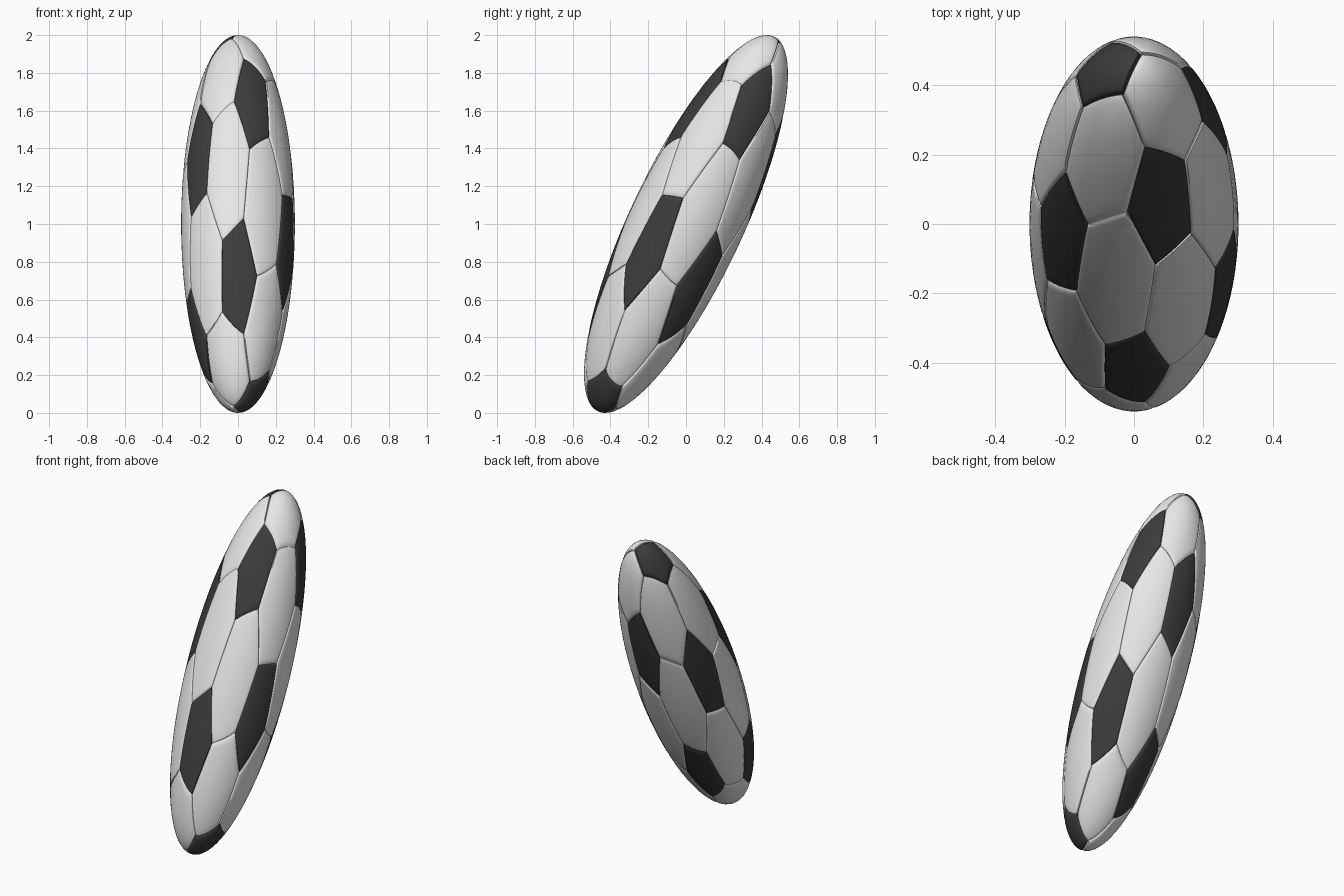
import bpy, bmesh, math
from mathutils import Vector, Matrix

if "Cube" in bpy.data.objects:
    bpy.data.objects.remove(bpy.data.objects["Cube"])

PHI = (1 + math.sqrt(5)) / 2
SEGMENTS = 10          # divisions along each seam
# ring scale (centre to seam) and radius, dipping into the seam groove
RINGS = [(0.2, 1), (0.4, 1), (0.6, 1), (0.78, 1), (0.9, 1), (0.95, 0.998), (0.98, 0.99), (1, 0.976)]


def material(name, value):
    m = bpy.data.materials.new(name)
    m.diffuse_color = (value, value, value, 1)
    m.use_nodes = True
    m.node_tree.nodes["Principled BSDF"].inputs["Base Color"].default_value = m.diffuse_color
    return m


# Twelve pentagon directions, then the corners of the 32-panel pattern
poles = []
for a in (-1, 1):
    for b in (-PHI, PHI):
        poles += [Vector((0, a, b)), Vector((a, b, 0)), Vector((b, 0, a))]
corners = [p.lerp(q, 1 / 3) for p in poles for q in poles if 1.9 < (p - q).length < 2.1]

# Each panel is a sorted loop of corners around its centre direction
panels = []
for p in poles:
    panels.append((p.normalized(), 5))
for i, p in enumerate(poles):
    for j in range(i + 1, 12):
        for k in range(j + 1, 12):
            q, r = poles[j], poles[k]
            if max((p - q).length, (q - r).length, (r - p).length) < 2.1:
                panels.append(((p + q + r).normalized(), 6))


def panel_loop(centre, sides):
    near = sorted(corners, key=lambda c: -c.dot(centre))[:sides]
    u = centre.orthogonal().normalized()
    v = centre.cross(u)
    return sorted(near, key=lambda c: math.atan2(c.dot(v), c.dot(u)))


# Curved panels with a shallow groove along every seam
bm = bmesh.new()
for centre, sides in panels:
    loop = panel_loop(centre, sides)
    middle = sum(loop, Vector()) / sides
    outline = [loop[i].lerp(loop[(i + 1) % sides], s / SEGMENTS)
               for i in range(sides) for s in range(SEGMENTS)]
    n = len(outline)
    rings = [[bm.verts.new(middle.lerp(c, t).normalized() * radius) for c in outline]
             for t, radius in RINGS]
    hub = bm.verts.new(centre)
    faces = [bm.faces.new((hub, rings[0][i], rings[0][(i + 1) % n])) for i in range(n)]
    for inner, outer in zip(rings, rings[1:]):
        for i in range(n):
            j = (i + 1) % n
            faces.append(bm.faces.new((inner[i], outer[i], outer[j], inner[j])))
    for f in faces:
        f.material_index = 1 if sides == 5 else 0
bmesh.ops.remove_doubles(bm, verts=bm.verts, dist=0.0005)

# Turn the panel pattern, then stretch and lean the ball
x_axis = Vector((-0.951, -0.089, 0.295)).normalized()
y_axis = Vector((-0.264, -0.258, -0.929))
y_axis = (y_axis - x_axis * y_axis.dot(x_axis)).normalized()
turn = Matrix((x_axis, y_axis, x_axis.cross(y_axis))).transposed()
stretch = Matrix(((0.301, 0, 0), (0, 0.329, 0.428), (0, 0, 1)))
bm.transform(Matrix.Translation((0, 0, 1)) @ (stretch @ turn).to_4x4())
bmesh.ops.recalc_face_normals(bm, faces=bm.faces)

mesh = bpy.data.meshes.new("stretched_ball")
bm.to_mesh(mesh)
bm.free()
mesh.materials.append(material("white panel", 0.8))
mesh.materials.append(material("black panel", 0.045))
ball = bpy.data.objects.new("stretched_ball", mesh)
bpy.context.collection.objects.link(ball)
bpy.context.view_layer.objects.active = ball
ball.select_set(True)
bpy.ops.object.shade_smooth_by_angle(angle=math.radians(40))
